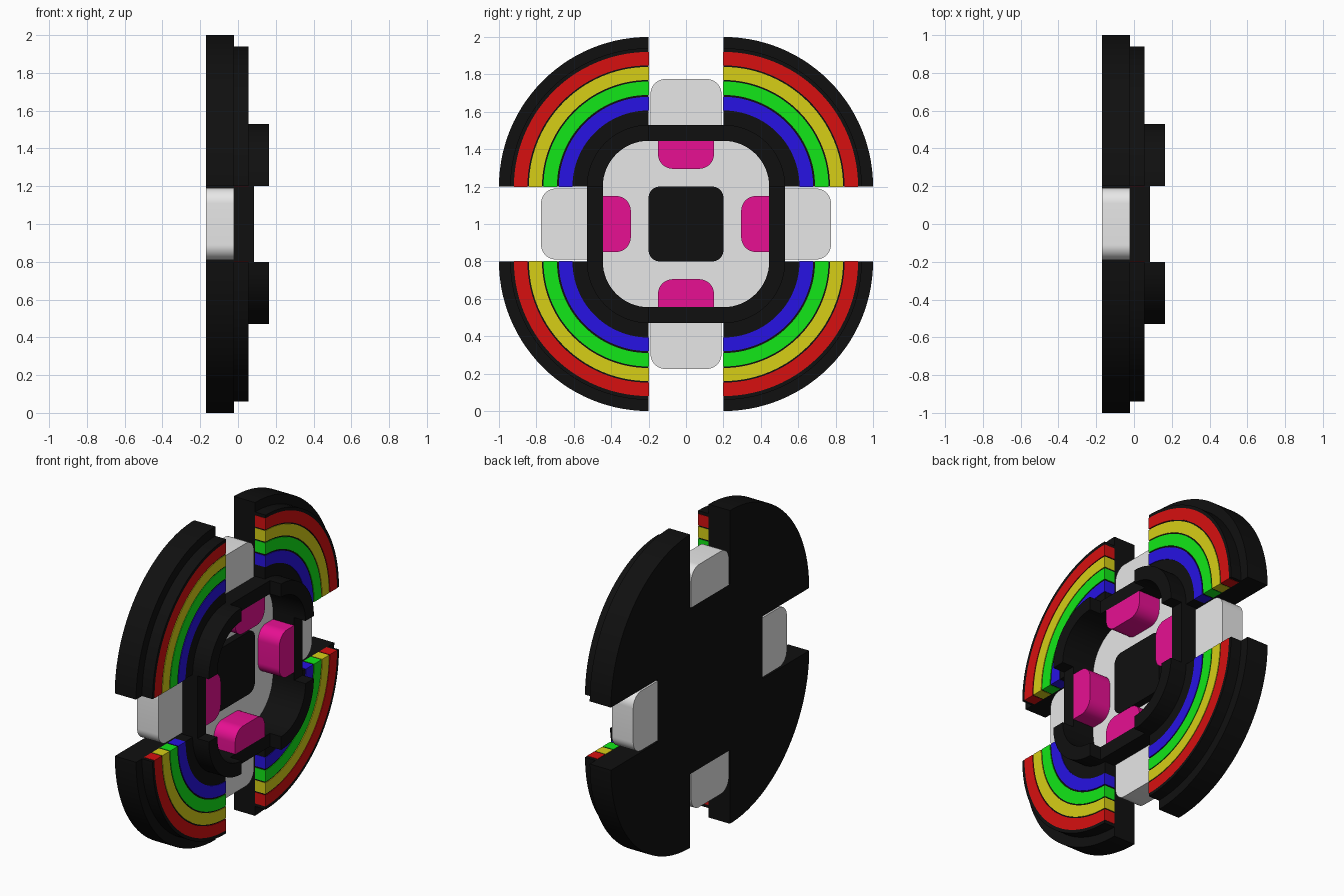
import bpy, bmesh, math

if "Cube" in bpy.data.objects:
    bpy.data.objects.remove(bpy.data.objects["Cube"], do_unlink=True)


def material(name, r, g, b):
    m = bpy.data.materials.new(name)
    m.use_nodes = True
    m.diffuse_color = (r, g, b, 1)
    bsdf = next(n for n in m.node_tree.nodes if n.type == 'BSDF_PRINCIPLED')
    bsdf.inputs["Base Color"].default_value = (r, g, b, 1)
    return m


BLACK = material("black", 0.005, 0.005, 0.005)
WHITE = material("off white", 0.8, 0.8, 0.8)
PINK = material("pink", 0.8, 0.005, 0.29)
RED = material("red", 0.68, 0.005, 0.005)
YELLOW = material("yellow", 0.68, 0.62, 0.008)
GREEN = material("green", 0.006, 0.8, 0.009)
BLUE = material("blue", 0.02, 0.006, 0.77)

C = 0.2        # corner arc centre, also half the notch width
MID = 1.0      # height of the disc centre


def arc(cy, cz, r, a0, a1, n=28):
    """Points along an arc, angles in degrees."""
    angles = [math.radians(a0 + (a1 - a0) * i / n) for i in range(n + 1)]
    return [(cy + r * math.cos(a), cz + r * math.sin(a)) for a in angles]


def turn(points, k):
    """Rotate an outline by k quarter turns about the centre."""
    for _ in range(k):
        points = [(-z, y) for y, z in points]
    return points


def four(points):
    return [turn(points, k) for k in range(4)]


def prism(name, outlines, x0, x1, mat):
    """Extrude y-z outlines along x into one object."""
    bm = bmesh.new()
    for pts in outlines:
        low = [bm.verts.new((x0, y, z + MID)) for y, z in pts]
        high = [bm.verts.new((x1, y, z + MID)) for y, z in pts]
        bm.faces.new(low[::-1])
        bm.faces.new(high)
        for i in range(len(pts)):
            j = (i + 1) % len(pts)
            bm.faces.new((low[i], low[j], high[j], high[i]))
    bmesh.ops.recalc_face_normals(bm, faces=bm.faces[:])
    mesh = bpy.data.meshes.new(name)
    bm.to_mesh(mesh)
    bm.free()
    mesh.materials.append(mat)
    obj = bpy.data.objects.new(name, mesh)
    bpy.context.collection.objects.link(obj)
    bpy.ops.object.select_all(action='DESELECT')
    obj.select_set(True)
    bpy.context.view_layer.objects.active = obj
    bpy.ops.object.shade_smooth_by_angle(angle=math.radians(30))
    return obj


def band(inner, outer):
    """Quarter band around a corner, given by its distances from the centre."""
    return arc(C, C, outer - C, 0, 90) + arc(C, C, inner - C, 90, 0)


def box(y0, y1, half):
    return [(y0, -half), (y1, -half), (y1, half), (y0, half)]


def rounded_square(half, r):
    c = half - r
    return sum(four(arc(c, c, r, 0, 90, 16)), [])


BACK, FLOOR, STEP, FACE = -0.17, -0.07, -0.02, 0.055
INNER, OUTER = 0.445, 0.53

# Solid back with four notches, and the thicker corner segments on it
quarter = [(OUTER, C)] + arc(C, C, 1 - C, 0, 90) + [(C, OUTER)]
prism("back_plate", [sum(four(quarter), [])], BACK, FLOOR, BLACK)
prism("corner_segments", four(band(OUTER, 1.0)), FLOOR, STEP, BLACK)
prism("band_bed", four(band(OUTER, 0.93)), STEP, FACE - 0.004, BLACK)
prism("band_rim", four(band(0.92, 0.94)), STEP, FACE, BLACK)

# Coloured arcs
for name, inner, outer, mat in (("red", 0.848, 0.92, RED),
                                ("yellow", 0.77, 0.84, YELLOW),
                                ("green", 0.69, 0.762, GREEN),
                                ("blue", 0.607, 0.68, BLUE)):
    o = prism(name + "_bands", four(band(inner, outer)), STEP, FACE, mat)
    # widen along the gaps by a hair so the coloured ends show
    for v in o.data.vertices:
        for axis, mid in ((1, 0), (2, MID)):
            d = v.co[axis] - mid
            if abs(abs(d) - C) < 1e-4:
                v.co[axis] = mid + math.copysign(C - 0.002, d)

# Inner frame: high corners, low straight sides
prism("frame_corners", four(band(INNER, OUTER)), FLOOR, 0.165, BLACK)
prism("frame_sides", four(box(INNER, OUTER, C)), FLOOR, 0.085, BLACK)

# Recessed floor and raised centre
prism("floor", [rounded_square(INNER, INNER - C)], FLOOR, FLOOR + 0.005, WHITE)
prism("centre_block", [rounded_square(C, 0.06)], FLOOR, STEP, BLACK)

# Pink blocks against the frame, rounded toward the centre
W, R = 0.15, 0.08
pink = ([(INNER, -W), (INNER, W)]
        + arc(0.295 + R, W - R, R, 90, 180, 12)
        + arc(0.295 + R, R - W, R, 180, 270, 12))
prism("pink_blocks", four(pink), FLOOR, 0.085, PINK)

# White tabs in the notches, rounded outward
T, E = 0.19, 0.775
tab = ([(OUTER, T), (OUTER, -T)]
       + arc(E - R, R - T, R, -90, 0, 12)
       + arc(E - R, T - R, R, 0, 90, 12))
prism("tabs", four(tab), BACK, STEP, WHITE)
